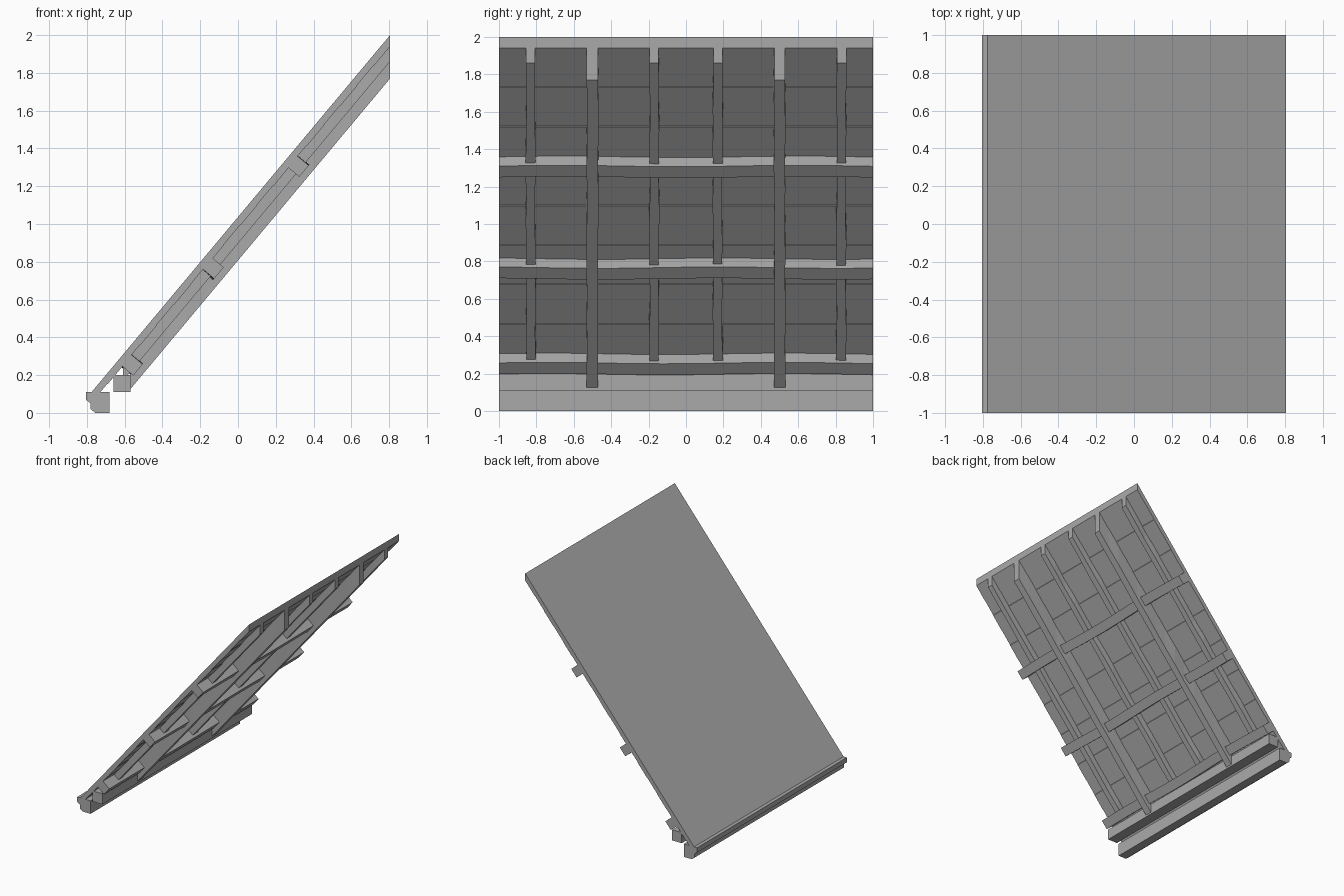
import bpy, bmesh, math, random
from mathutils import Vector

random.seed(4)
if "Cube" in bpy.data.objects:
    bpy.data.objects.remove(bpy.data.objects["Cube"], do_unlink=True)

mat = bpy.data.materials.new("weathered grey")
mat.use_nodes = True
GREY = (0.4, 0.4, 0.4, 1)
mat.diffuse_color = GREY
mat.node_tree.nodes["Principled BSDF"].inputs["Base Color"].default_value = GREY

SLOPE = 1.196
TOP_X, EAVE_X = 0.805, -0.78
ANGLE = math.atan(SLOPE)
ALONG = Vector((math.cos(ANGLE), 0, math.sin(ANGLE)))
NORMAL = Vector((-math.sin(ANGLE), 0, math.cos(ANGLE)))


def roof_z(x, drop=0):
    """Height of the roof plane at x, lowered by drop."""
    return 2 + SLOPE * (x - TOP_X) - drop


def loft(name, rings):
    """Skin a row of equal rings and cap both ends."""
    bm = bmesh.new()
    loops = [[bm.verts.new(p) for p in ring] for ring in rings]
    for a, b in zip(loops, loops[1:]):
        for i in range(len(a)):
            j = (i + 1) % len(a)
            bm.faces.new((a[i], a[j], b[j], b[i]))
    bm.faces.new(loops[0][::-1])
    bm.faces.new(loops[-1])
    bmesh.ops.recalc_face_normals(bm, faces=bm.faces)
    mesh = bpy.data.meshes.new(name)
    bm.to_mesh(mesh)
    bm.free()
    mesh.materials.append(mat)
    obj = bpy.data.objects.new(name, mesh)
    bpy.context.collection.objects.link(obj)
    return obj


def extrude_y(name, profile):
    return loft(name, [[(x, y, z) for x, z in profile] for y in (-1, 1)])


def rafter(name, y, width, low_x, top, bottom, wobble):
    """Sloping timber with plumb-cut ends and slightly wavy sides."""
    steps = 14
    rings = []
    for i in range(steps + 1):
        x = low_x + (TOP_X - low_x) * i / steps
        l, r = (y + s * width / 2 + random.uniform(-wobble, wobble) for s in (-1, 1))
        rings.append([(x, l, roof_z(x, top)), (x, r, roof_z(x, top)),
                      (x, r, roof_z(x, bottom)), (x, l, roof_z(x, bottom))])
    loft(name, rings)


def purlin(name, z):
    """Square cross timber set square to the slope, gently crooked."""
    centre = Vector((TOP_X + (z + 0.115 - 2) / SLOPE, 0, z))
    half, steps = 0.039, 16
    phase = random.uniform(0, 6)
    rings = []
    for i in range(steps + 1):
        y = -1 + 2 * i / steps
        c = centre + ALONG * 0.005 * math.sin(5 * y + phase) + Vector((0, y, 0))
        rings.append([c + ALONG * half * a + NORMAL * half * b
                      for a, b in ((-1, -1), (1, -1), (1, 1), (-1, 1))])
    loft(name, rings)


# Roof covering
COVER = 0.035
extrude_y("roof_covering", [(EAVE_X, roof_z(EAVE_X)), (TOP_X, roof_z(TOP_X)),
                            (TOP_X, roof_z(TOP_X, COVER)), (EAVE_X, roof_z(EAVE_X, COVER))])

# Underside boards, alternately a touch lower
BOARDS = 18
pitch = (TOP_X - EAVE_X) / BOARDS
for i in range(BOARDS):
    a = EAVE_X + i * pitch
    b = a + pitch
    drop = 0.06 if i % 2 else 0.056
    extrude_y(f"sheathing_board_{i + 1}", [(a, roof_z(a, COVER)), (b, roof_z(b, COVER)),
                                           (b, roof_z(b, drop)), (a, roof_z(a, drop))])

# Common and principal rafters on both sides
for side, sign in (("right", -1), ("left", 1)):
    for place, y in (("inner", 0.17), ("outer", 0.83)):
        rafter(f"{place}_rafter_{side}", sign * y, 0.05, -0.61, 0.05, 0.14, 0.003)
    rafter(f"principal_rafter_{side}", sign * 0.5, 0.06, -0.57, 0.05, 0.23, 0.002)

# Purlins
for label, z in (("lower", 0.252), ("middle", 0.762), ("upper", 1.305)):
    purlin(f"{label}_purlin", z)

# Wall plate and moulded eave beam
extrude_y("wall_plate", [(-0.66, 0.11), (-0.57, 0.11), (-0.57, 0.2), (-0.66, 0.2)])
extrude_y("eave_beam", [(-0.805, 0.11), (-0.805, 0.07), (-0.78, 0.05), (-0.78, 0.02),
                        (-0.755, 0), (-0.68, 0), (-0.68, 0.11)])
